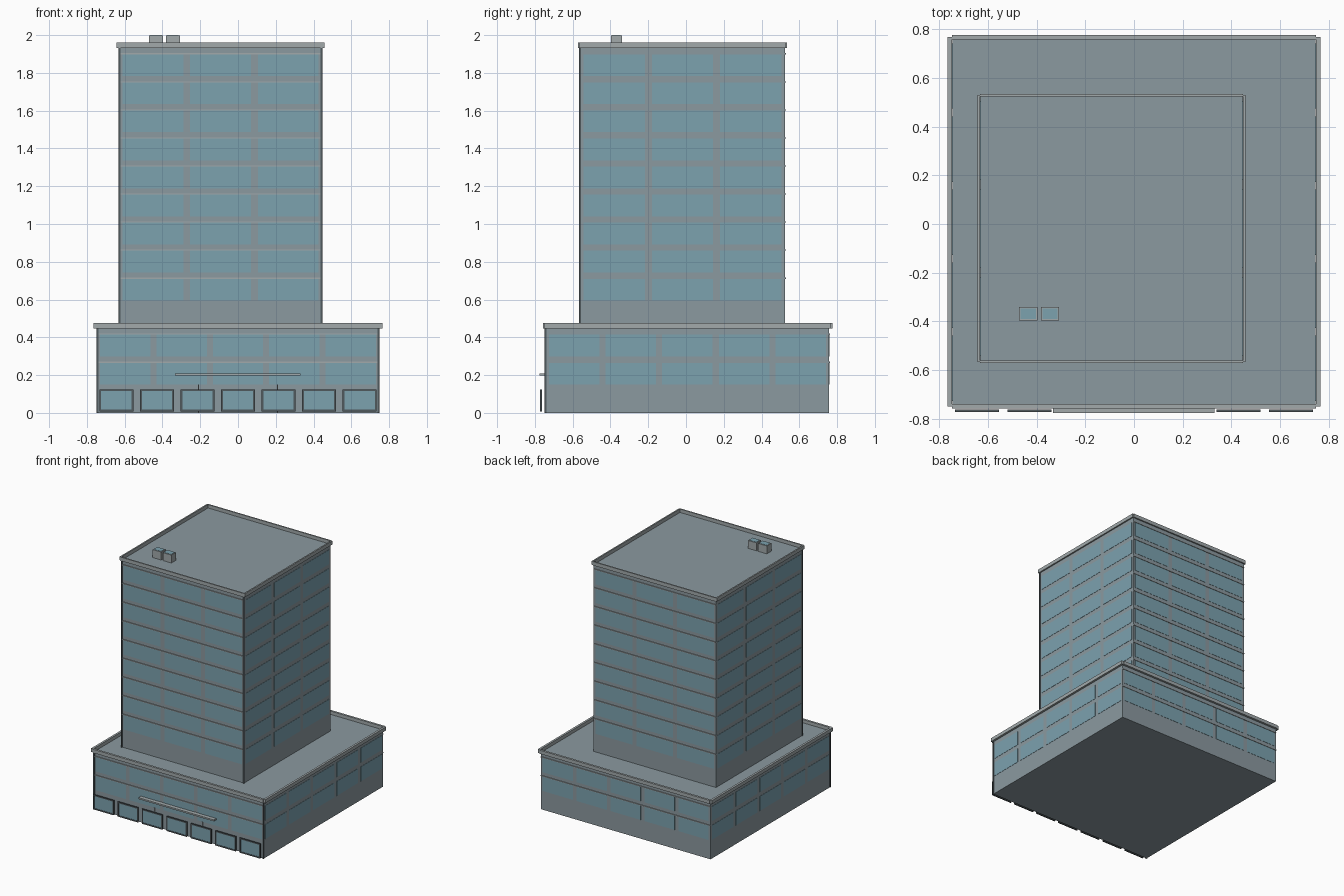
import bpy, bmesh
from mathutils import Matrix

if "Cube" in bpy.data.objects:
    bpy.data.objects.remove(bpy.data.objects["Cube"])


def material(name, rgb):
    m = bpy.data.materials.new(name)
    m.diffuse_color = (*rgb, 1)
    m.use_nodes = True
    m.node_tree.nodes["Principled BSDF"].inputs["Base Color"].default_value = m.diffuse_color
    return m


WALL = material("wall_grey", (0.26, 0.32, 0.35))
TRIM = material("trim_grey", (0.36, 0.40, 0.41))
DARK = material("dark_frame", (0.08, 0.10, 0.11))
GLASS = material("glass_blue", (0.20, 0.36, 0.43))


def boxes(name, mat, items):
    """One object made of boxes, each (x0, x1, y0, y1, z0, z1)."""
    bm = bmesh.new()
    for x0, x1, y0, y1, z0, z1 in items:
        mid = Matrix.Translation(((x0 + x1) / 2, (y0 + y1) / 2, (z0 + z1) / 2))
        size = Matrix.Diagonal((x1 - x0, y1 - y0, z1 - z0, 1))
        bmesh.ops.create_cube(bm, size=1, matrix=mid @ size)
    mesh = bpy.data.meshes.new(name)
    bm.to_mesh(mesh)
    bm.free()
    mesh.materials.append(mat)
    ob = bpy.data.objects.new(name, mesh)
    bpy.context.collection.objects.link(ob)
    return ob


def parapet(name, x0, x1, y0, y1, z0, z1, t):
    boxes(name, TRIM, [
        (x0 - t, x0, y0 - t * 0.6, y1 + t * 0.6, z0, z1),
        (x1, x1 + t, y0 - t * 0.6, y1 + t * 0.6, z0, z1),
        (x0, x1, y0 - t, y0, z0, z1),
        (x0, x1, y1, y1 + t, z0, z1)])


def block(name, x0, x1, y0, y1, z0, z1, bays, bands, gap):
    """A wall block with window grids on four sides, ledges and front corner posts."""
    boxes(name + "_walls", WALL, [(x0, x1, y0, y1, z0, z1)])
    e = 0.002
    panes, ledges = [], []
    for zb in bands:
        for i in range(bays):
            w = (x1 - x0) / bays
            a, b = x0 + w * i + gap / 2, x0 + w * (i + 1) - gap / 2
            panes += [(a, b, y0 - e, y0 + e, zb - 0.115, zb),
                      (a, b, y1 - e, y1 + e, zb - 0.115, zb)]
            w = (y1 - y0) / bays
            a, b = y0 + w * i + gap / 2, y0 + w * (i + 1) - gap / 2
            panes += [(x0 - e, x0 + e, a, b, zb - 0.115, zb),
                      (x1 - e, x1 + e, a, b, zb - 0.115, zb)]
        ledges += [(x0, x1, y0 - 0.006, y0, zb, zb + 0.006),
                   (x0, x1, y1, y1 + 0.006, zb, zb + 0.006)]
    boxes(name + "_windows", GLASS, panes)
    boxes(name + "_ledges", TRIM, ledges)
    boxes(name + "_corner_posts", DARK, [
        (x0 - 0.003, x0 + 0.008, y0 - 0.007, y0 + 0.004, z0, z1),
        (x1 - 0.008, x1 + 0.003, y0 - 0.007, y0 + 0.004, z0, z1)])


# Podium and tower
block("podium", -0.746, 0.746, -0.742, 0.757, 0, 0.45, 5, [0.265, 0.414], 0.032)
parapet("podium_parapet", -0.748, 0.748, -0.74, 0.758, 0.448, 0.476, 0.017)
block("tower", -0.63, 0.445, -0.56, 0.523, 0.45, 1.935, 3,
      [0.71 + 0.1485 * k for k in range(9)], 0.036)
parapet("tower_parapet", -0.632, 0.447, -0.56, 0.523, 1.933, 1.962, 0.011)

# Shopfront frames and glass standing just ahead of the wall
frames, glass = [], []
for i in range(7):
    c = (i - 3) * 0.2147
    a, b, y0, y1, z0, z1, t = c - 0.09, c + 0.09, -0.772, -0.762, 0.008, 0.125, 0.01
    frames += [(a, a + t, y0, y1, z0, z1), (b - t, b, y0, y1, z0, z1),
               (a + t, b - t, y0, y1, z0, z0 + t), (a + t, b - t, y0, y1, z1 - t, z1)]
    glass.append((a + t, b - t, -0.769, -0.765, z0 + t, z1 - t))
boxes("shopfront_frames", DARK, frames)
boxes("shopfront_glass", GLASS, glass)

# Entrance canopy with two slim posts
boxes("entrance_canopy", TRIM, [(-0.333, 0.33, -0.775, -0.742, 0.197, 0.209)])
boxes("canopy_posts", TRIM, [(x - 0.003, x + 0.003, -0.75, -0.744, 0, 0.15)
                             for x in (-0.21, 0.21)])

# Rooftop units with glazed tops
units = [(-0.472, -0.397), (-0.382, -0.308)]
boxes("roof_units", TRIM, [(a, b, -0.397, -0.34, 1.935, 1.998) for a, b in units])
boxes("roof_unit_tops", GLASS, [(a + 0.006, b - 0.006, -0.391, -0.346, 1.99, 2.0)
                                for a, b in units])
